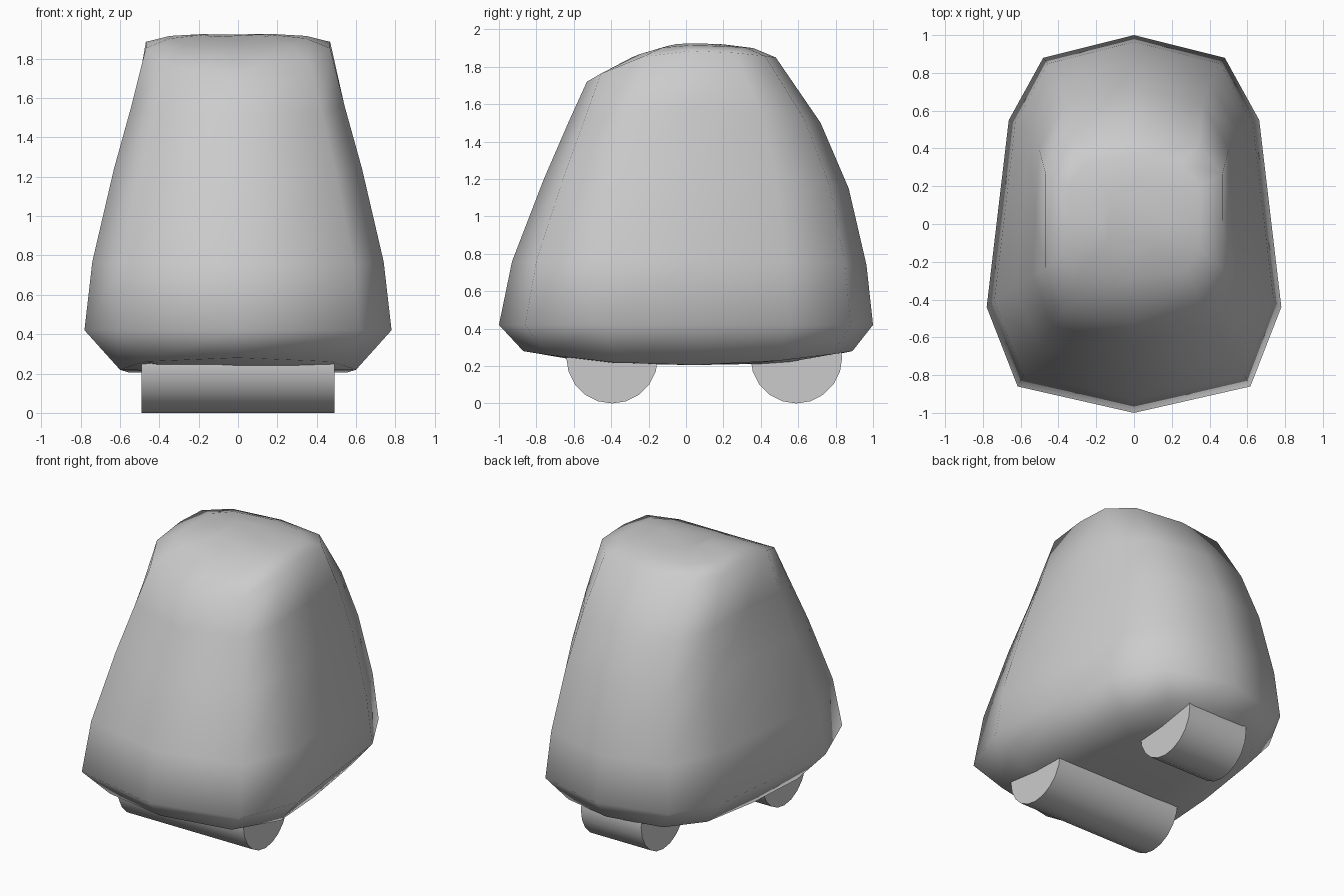
import bpy, bmesh, math

if "Cube" in bpy.data.objects:
    bpy.data.objects.remove(bpy.data.objects["Cube"])

# Half outline of the body seen from above, as fractions of width and length
OUTLINE = [(0, -1), (.79, -.86), (1, -.44), (1, .05), (1, .55), (.725, .88), (0, 1)]
# Rings: half width, rear taper, front y, back y, z at front / sides / back
RINGS = [
    (.30, .88, -.46, .55, .21, .21, .21),
    (.60, .85, -.87, .89, .28, .205, .28),
    (.78, .85, -1.0, 1.0, .42, .42, .42),
    (.74, .85, -.93, .965, .76, .77, .74),
    (.63, .88, -.76, .87, 1.20, 1.25, 1.15),
    (.54, .93, -.63, .72, 1.50, 1.58, 1.50),
    (.468, 1, -.53, .48, 1.72, 1.885, 1.85),
    (.345, 1, -.29, .36, 1.85, 1.915, 1.90),
    (.17, 1, -.12, .20, 1.905, 1.925, 1.92),
]


def ring_points(w, rear, yf, yb, zf, zs, zb):
    half = []
    for u, v in OUTLINE:
        taper = 1 + (rear - 1) * min(1, max(0, (v + .44) / .99))
        y = -v * yf if v < 0 else v * yb
        z = zs + ((zf if v < 0 else zb) - zs) * v * v
        half.append((u * w * taper, y, z))
    return half + [(-x, y, z) for x, y, z in reversed(half[1:-1])]


# Body lofted through the rings
bm = bmesh.new()
loops = [[bm.verts.new(p) for p in ring_points(*r)] for r in RINGS]
for a, b in zip(loops, loops[1:]):
    n = len(a)
    for i in range(n):
        j = (i + 1) % n
        bm.faces.new((a[i], a[j], b[j], b[i]))
bm.faces.new(loops[0][::-1])
bm.faces.new(loops[-1])
bmesh.ops.recalc_face_normals(bm, faces=bm.faces)
for f in bm.faces:
    f.smooth = True
mesh = bpy.data.meshes.new("body")
bm.to_mesh(mesh)
bm.free()
bpy.context.collection.objects.link(bpy.data.objects.new("body", mesh))


# Rollers under the body: wide at the front, narrow at the back
def roller(name, y, half_width):
    bpy.ops.mesh.primitive_cylinder_add(vertices=20, radius=.245, depth=2 * half_width,
                                        location=(0, y, .245),
                                        rotation=(0, math.pi / 2, 0))
    bpy.context.object.name = name
    bpy.ops.object.shade_smooth_by_angle(angle=math.radians(35))


roller("front_roller", -.395, .49)
roller("rear_roller", .59, .235)
